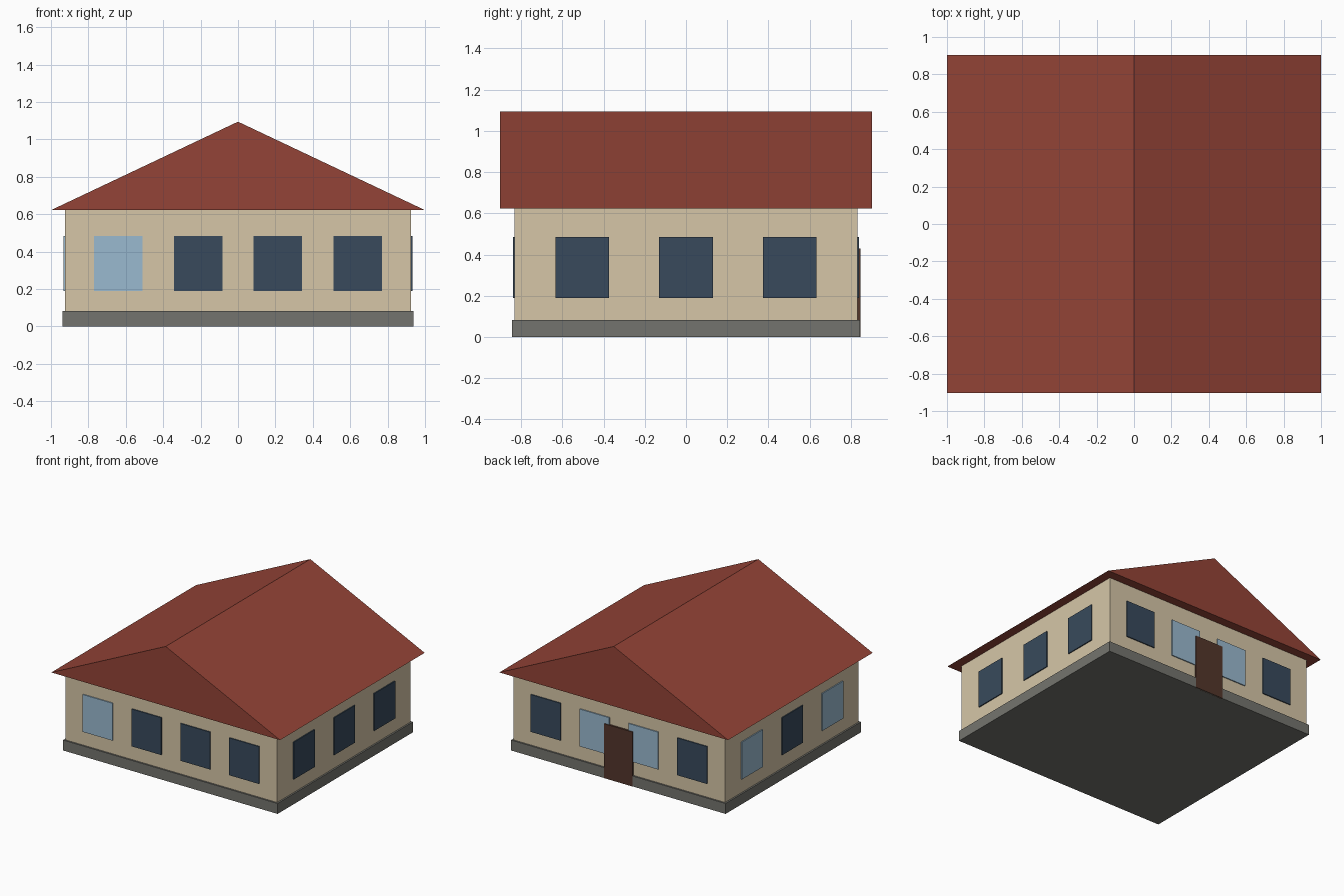
import bpy, bmesh
from mathutils import Vector

if "Cube" in bpy.data.objects:
    bpy.data.objects.remove(bpy.data.objects["Cube"])


def material(name, rgb):
    """Flat colour from 0-255 sRGB, stored as linear."""
    m = bpy.data.materials.new(name)
    lin = [((c / 255 + 0.055) / 1.055) ** 2.4 for c in rgb]
    m.diffuse_color = (*lin, 1)
    m.use_nodes = True
    m.node_tree.nodes["Principled BSDF"].inputs["Base Color"].default_value = m.diffuse_color
    return m


WALL = material("cream wall", (214, 198, 167))
ROOF = material("red roof", (148, 68, 55))
BASE = material("grey stone", (116, 116, 110))
DARK = material("dark glass", (56, 74, 92))
LIGHT = material("light glass", (154, 186, 208))
DOOR = material("brown wood", (84, 54, 43))


def finish(name, bm, mat):
    bmesh.ops.recalc_face_normals(bm, faces=bm.faces)
    me = bpy.data.meshes.new(name)
    bm.to_mesh(me)
    bm.free()
    me.materials.append(mat)
    ob = bpy.data.objects.new(name, me)
    bpy.context.collection.objects.link(ob)


def box(name, lo, hi, mat):
    bm = bmesh.new()
    bmesh.ops.create_cube(bm, size=1)
    lo, hi = Vector(lo), Vector(hi)
    for v in bm.verts:
        v.co = (lo + hi) / 2 + v.co * (hi - lo)
    finish(name, bm, mat)


WX, WY = 0.925, 0.832            # wall half sizes
T = 0.008                        # window plate thickness
Z0, Z1, HW = 0.19, 0.485, 0.13   # window sill, head and half width

# Plinth and walls
box("plinth", (-0.938, -0.845, 0), (0.938, 0.845, 0.082), BASE)
box("walls", (-WX, -WY, 0.082), (WX, WY, 0.622), WALL)

# Gable roof: a triangle extruded along y
bm = bmesh.new()
tri = bm.faces.new([bm.verts.new((x, -0.903, z))
                    for x, z in ((-1, 0.622), (1, 0.622), (0, 1.095))])
ext = bmesh.ops.extrude_face_region(bm, geom=[tri], use_keep_orig=True)
bmesh.ops.translate(bm, vec=(0, 1.806, 0),
                    verts=[v for v in ext["geom"] if isinstance(v, bmesh.types.BMVert)])
finish("roof", bm, ROOF)

# Windows: L marks a lit pane, D a dark one, in order of rising x or y
for name, side, panes in (("front", -1, "LDDD"), ("back", 1, "DLLD")):
    for i, p in enumerate(panes):
        x = (i - 1.5) * 0.427
        y = sorted((side * WY, side * (WY + T)))
        box(f"{name}_window_{i + 1}", (x - HW, y[0], Z0), (x + HW, y[1], Z1),
            LIGHT if p == "L" else DARK)
for name, side, panes in (("left", -1, "LDL"), ("right", 1, "DDD")):
    for i, p in enumerate(panes):
        y = (i - 1) * 0.503
        x = sorted((side * WX, side * (WX + T)))
        box(f"{name}_window_{i + 1}", (x[0], y - HW, Z0), (x[1], y + HW, Z1),
            LIGHT if p == "L" else DARK)

# Back door, standing just proud of the plinth
box("back_door", (-0.125, WY, 0), (0.125, 0.847, 0.43), DOOR)
